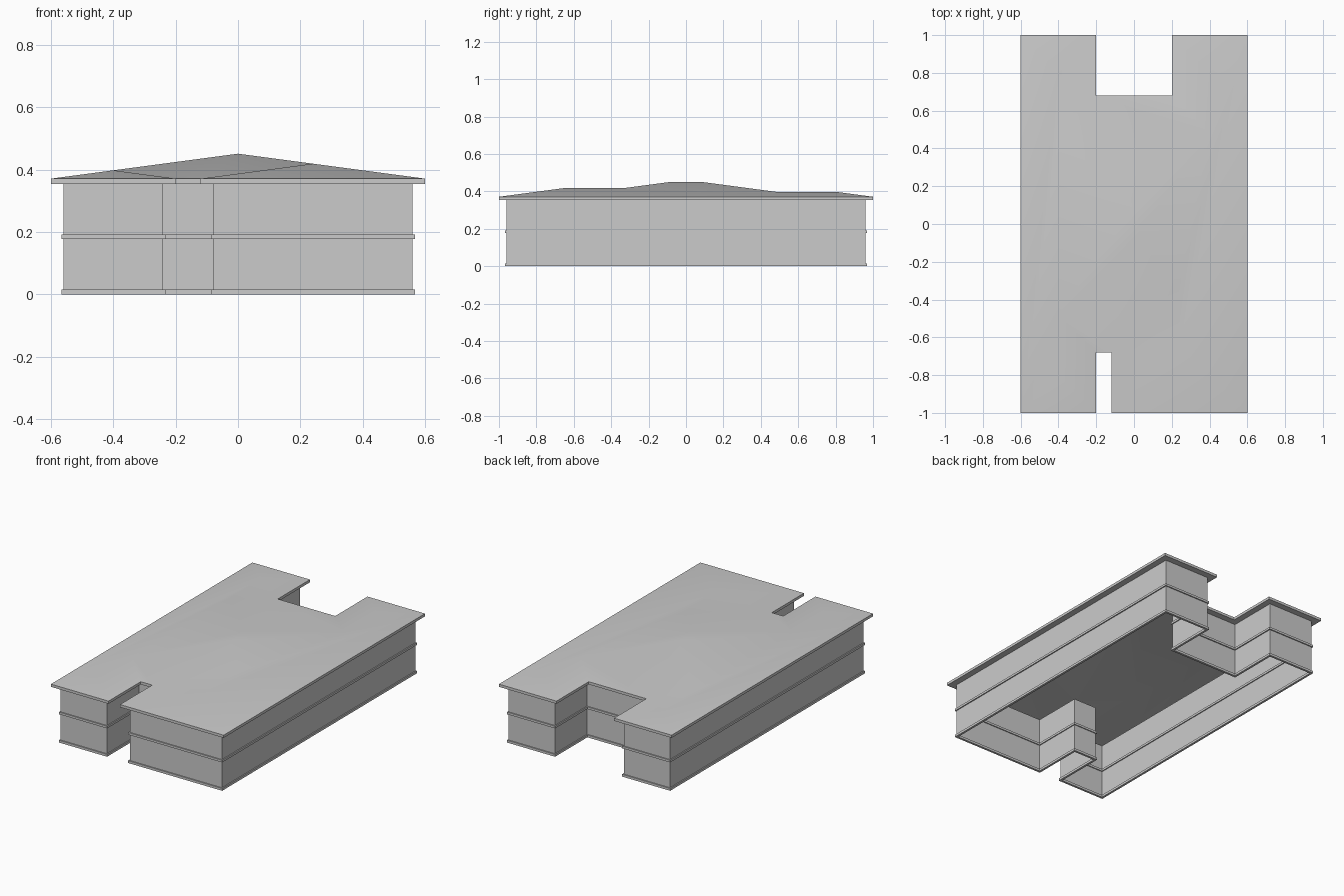
import bpy
from math import radians

if "Cube" in bpy.data.objects:
    bpy.data.objects.remove(bpy.data.objects["Cube"], do_unlink=True)

GREY = (0.6, 0.6, 0.6, 1.0)
mat = bpy.data.materials.new("plain grey")
mat.use_nodes = True
mat.diffuse_color = GREY
mat.node_tree.nodes["Principled BSDF"].inputs["Base Color"].default_value = GREY

# Eave outline, counter-clockwise, with a narrow front and a wide back recess
OUTLINE = [(-.6, -1), (-.2, -1), (-.2, -.68), (-.12, -.68), (-.12, -1), (.6, -1),
           (.6, 1), (.2, 1), (.2, .68), (-.2, .68), (-.2, 1), (-.6, 1)]
N = len(OUTLINE)
EAVE_LOW, EAVE_HIGH, SLOPE = .354, .371, .1333
OVERHANG = .04


def inset(d):
    """Move every edge of the right-angled outline inwards by d."""
    points = []
    for i, (x, y) in enumerate(OUTLINE):
        nx = ny = 0
        for a, b in ((OUTLINE[i - 1], (x, y)), ((x, y), OUTLINE[(i + 1) % N])):
            dx, dy = b[0] - a[0], b[1] - a[1]
            length = abs(dx) + abs(dy)
            nx -= dy / length
            ny += dx / length
        points.append((x + d * nx, y + d * ny))
    return points


def make(name, verts, faces):
    mesh = bpy.data.meshes.new(name)
    mesh.from_pydata(verts, [], faces)
    mesh.materials.append(mat)
    obj = bpy.data.objects.new(name, mesh)
    bpy.context.collection.objects.link(obj)
    return obj


def ring(name, outer, inner, z0, z1):
    """Closed strip following the outline, between two insets and two heights."""
    corners = [(outer, z0), (outer, z1), (inner, z1), (inner, z0)]
    verts = [(x, y, z) for d, z in corners for x, y in inset(d)]
    faces = []
    for k in range(4):
        a, b = k * N, (k + 1) % 4 * N
        for i in range(N):
            j = (i + 1) % N
            faces.append((a + i, a + j, b + j, b + i))
    return make(name, verts, faces)


# Hollow thin walls and the two bands projecting on both sides
ring("walls", OVERHANG, OVERHANG + .001, 0, EAVE_LOW)
ring("base_band", .033, .047, 0, .015)
ring("floor_band", .033, .047, .178, .192)

# Ridge points: x, y and distance from the nearest eave
RIDGE = {
    "left_wing_end": (-.4, -.8, .2), "left_wing_join": (-.4, -.48, .2),
    "right_wing_end": (.24, -.64, .36), "right_wing_join": (.24, -.32, .36),
    "main_front": (0, -.08, .6), "main_back": (0, .08, .6),
    "back_a_end": (.4, .8, .2), "back_a_join": (.4, .48, .2),
    "back_b_end": (-.4, .8, .2), "back_b_join": (-.4, .48, .2),
}
index = {name: 3 * N + i for i, name in enumerate(RIDGE)}

# Ridge points bounding the slope that rises from each eave edge
SLOPES = [
    "left_wing_end",
    "left_wing_join left_wing_end",
    "right_wing_join main_front left_wing_join",
    "right_wing_end right_wing_join",
    "right_wing_end",
    "back_a_end back_a_join main_back main_front right_wing_join right_wing_end",
    "back_a_end",
    "back_a_join back_a_end",
    "back_b_join main_back back_a_join",
    "back_b_end back_b_join",
    "back_b_end",
    "left_wing_end left_wing_join main_front main_back back_b_join back_b_end",
]

# Hipped roof, open to the inside, with its soffit under the overhang and fascia
verts = [(x, y, EAVE_LOW) for x, y in inset(OVERHANG)]
verts += [(x, y, z) for z in (EAVE_LOW, EAVE_HIGH) for x, y in OUTLINE]
verts += [(x, y, EAVE_HIGH + SLOPE * d) for x, y, d in RIDGE.values()]
faces = []
for i, names in enumerate(SLOPES):
    j = (i + 1) % N
    faces.append((i, j, N + j, N + i))
    faces.append((N + i, N + j, 2 * N + j, 2 * N + i))
    faces.append((2 * N + i, 2 * N + j, *[index[n] for n in names.split()]))
roof = make("hipped_roof", verts, faces)

# Soft hips and valleys, crisp eaves
bpy.ops.object.select_all(action="DESELECT")
roof.select_set(True)
bpy.context.view_layer.objects.active = roof
bpy.ops.object.shade_smooth_by_angle(angle=radians(30))
